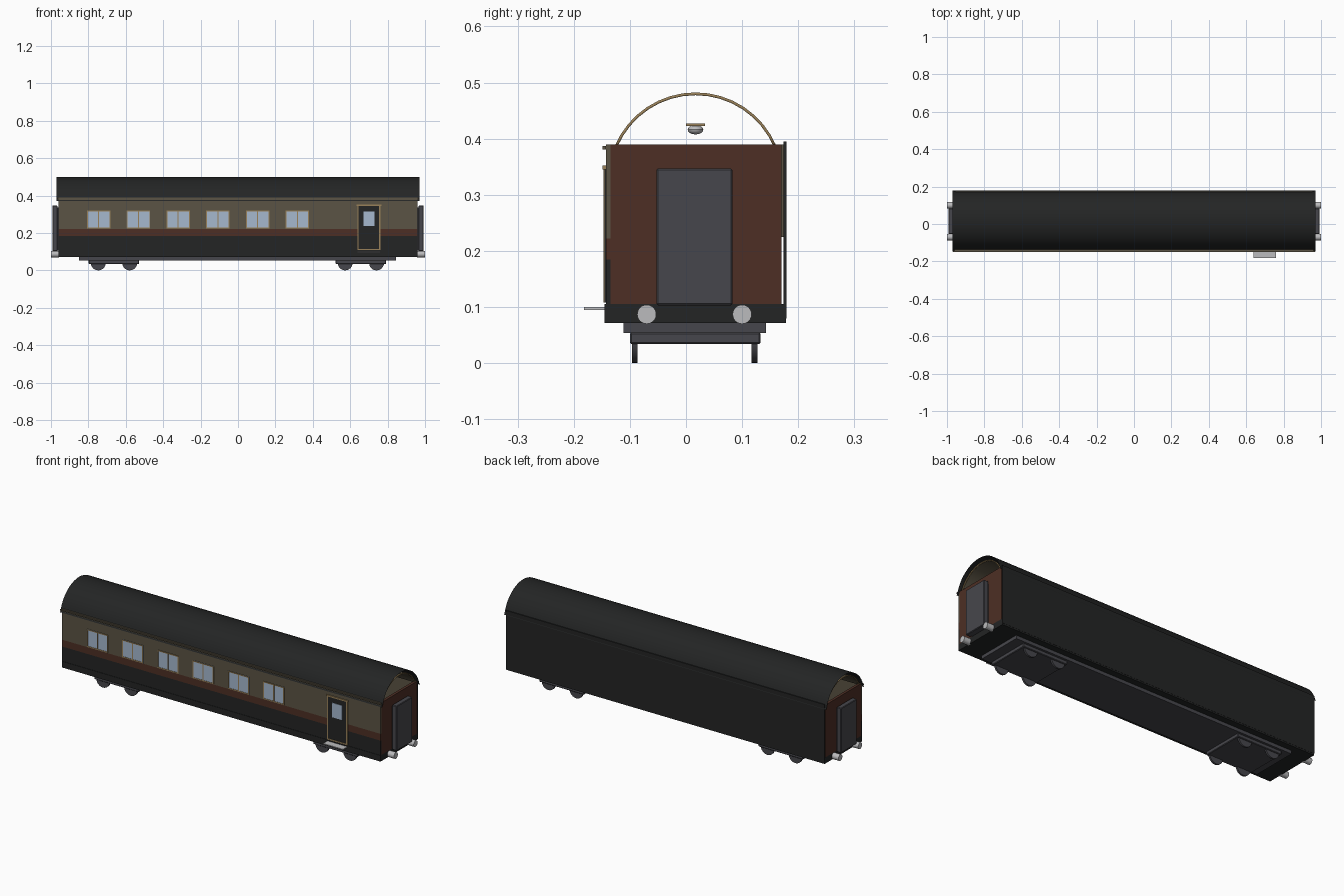
import bpy, bmesh, math
from mathutils import Matrix

if "Cube" in bpy.data.objects:
    bpy.data.objects.remove(bpy.data.objects["Cube"], do_unlink=True)


def material(name, r, g, b):
    m = bpy.data.materials.new(name)
    m.use_nodes = True
    m.diffuse_color = (r, g, b, 1)
    m.node_tree.nodes["Principled BSDF"].inputs["Base Color"].default_value = (r, g, b, 1)
    return m


BLACK = material("soft black", 0.017, 0.018, 0.018)
TAN = material("olive tan", 0.105, 0.088, 0.058)
BROWN = material("red brown", 0.075, 0.028, 0.018)
BRASS = material("brass", 0.32, 0.22, 0.1)
GLASS = material("pale blue glass", 0.38, 0.48, 0.62)
GREY = material("dark grey", 0.062, 0.062, 0.072)
STEEL = material("light steel", 0.5, 0.5, 0.51)


def add(name, bm, mat, smooth=False):
    bmesh.ops.recalc_face_normals(bm, faces=bm.faces)
    mesh = bpy.data.meshes.new(name)
    bm.to_mesh(mesh)
    bm.free()
    ob = bpy.data.objects.new(name, mesh)
    bpy.context.collection.objects.link(ob)
    mesh.materials.append(mat)
    if smooth:
        bpy.ops.object.select_all(action='DESELECT')
        ob.select_set(True)
        bpy.context.view_layer.objects.active = ob
        bpy.ops.object.shade_smooth_by_angle()
    return ob


def box(name, x, y, z, mat, bevel=0):
    """Box given by its (low, high) range on each axis."""
    bm = bmesh.new()
    bmesh.ops.create_cube(bm, size=1)
    for v in bm.verts:
        v.co = [r[0] if c < 0 else r[1] for c, r in zip(v.co, (x, y, z))]
    if bevel:
        bmesh.ops.bevel(bm, geom=bm.edges[:], offset=bevel, segments=1, affect='EDGES')
    return add(name, bm, mat)


def cylinder(name, centre, radius, length, axis, mat):
    bm = bmesh.new()
    bmesh.ops.create_cone(bm, cap_ends=True, segments=24, radius1=radius,
                          radius2=radius, depth=length)
    turn = Matrix.Rotation(math.pi / 2, 4, 'Y' if axis == 'X' else 'X')
    bmesh.ops.transform(bm, matrix=Matrix.Translation(centre) @ turn, verts=bm.verts)
    return add(name, bm, mat, True)


def sheet(name, profile, half, mat):
    """Open (y, z) profile extruded along the coach."""
    bm = bmesh.new()
    rows = [[bm.verts.new((s * half, y, z)) for y, z in profile] for s in (-1, 1)]
    for i in range(len(profile) - 1):
        bm.faces.new((rows[0][i], rows[1][i], rows[1][i + 1], rows[0][i + 1]))
    return add(name, bm, mat, True)


def arc(radius, mid, start, steps=20):
    """Arch points about the coach centre line."""
    angles = [start + (math.pi - 2 * start) * i / steps for i in range(steps + 1)]
    return [(CY - radius * math.cos(a), mid + radius * math.sin(a)) for a in angles]


CY = 0.017      # centre line of the body
HALF = 0.96     # half length of the body
L = (-HALF, HALF)

# Front side in three colour bands, back side and floor
box("lower_front_panel", L, (-0.143, -0.135), (0.105, 0.185), BLACK)
box("front_stripe", L, (-0.143, -0.135), (0.185, 0.222), BROWN)
box("upper_front_panel", L, (-0.143, -0.135), (0.222, 0.39), TAN)
box("back_wall", L, (0.174, 0.179), (0.08, 0.395), BLACK)
box("back_lining", (-0.955, 0.955), (0.169, 0.174), (0.225, 0.39), TAN)
box("floor", L, (-0.145, 0.178), (0.072, 0.105), BLACK)

# Roof shell with a short skirt, gutter and inner ceiling
sheet("roof", [(-0.146, 0.37)] + arc(0.163, 0.337, 0.3) + [(0.18, 0.37)], 0.97, BLACK)
box("gutter", (-0.968, 0.968), (-0.149, -0.143), (0.381, 0.387), TAN)
ceiling = sheet("ceiling", arc(0.154, 0.326, 0.4, 16), 0.955, TAN)
for x in (-0.955, 0.955):
    rim = sheet("ceiling_rim", arc(0.154, 0.326, 0.4, 16), 0.003, BRASS)
    rim.location.x = x
    mod = rim.modifiers.new("thickness", 'SOLIDIFY')
    mod.thickness = 0.005
    mod.offset = 0

# Ceiling lamps
for i in range(6):
    x = -0.745 + i * 0.2125
    box("lamp_plate", (x - 0.017, x + 0.017), (CY - 0.017, CY + 0.017), (0.423, 0.427), BRASS)
    bm = bmesh.new()
    bmesh.ops.create_uvsphere(bm, u_segments=16, v_segments=8, radius=0.014)
    bmesh.ops.transform(bm, matrix=Matrix.Translation((x, CY, 0.416))
                        @ Matrix.Diagonal((1, 1, 0.6, 1)), verts=bm.verts)
    add("lamp_bowl", bm, STEEL, True)


def framed(name, x, z, y, bar, mat, mullion):
    """Flat pane with thin brass bars round it."""
    box(name, x, (y - 0.002, y), z, mat)
    out = (y - 0.004, y)
    stiles = [x[0], x[1] - bar] + ([(x[0] + x[1] - bar) / 2] if mullion else [])
    for s in stiles:
        box(name + "_upright", (s, s + bar), out, z, BRASS)
    for r in (z[0], z[1] - bar):
        box(name + "_rail", x, out, (r, r + bar), BRASS)


# Side windows
for i in range(6):
    x = -0.745 + i * 0.2125
    framed("window", (x - 0.063, x + 0.063), (0.225, 0.321), -0.143, 0.005, GLASS, True)

# Entrance door and step
framed("door", (0.638, 0.762), (0.108, 0.35), -0.143, 0.007, BLACK, False)
box("door_window", (0.67, 0.73), (-0.147, -0.143), (0.237, 0.316), GLASS)
box("door_cornice", (0.634, 0.766), (-0.149, -0.143), (0.345, 0.352), BRASS)
box("door_step", (0.64, 0.76), (-0.182, -0.14), (0.095, 0.1), STEEL)

# End walls, gangways and buffers
for s in (-1, 1):
    def span(a, b):
        return tuple(sorted((s * a, s * b)))
    box("end_wall", span(0.945, 0.96), (-0.135, 0.17), (0.105, 0.39), BROWN)
    box("gangway_base", span(0.96, 0.966), (-0.045, 0.075), (0.105, 0.337), GREY)
    box("gangway", span(0.965, 0.993), (-0.053, 0.083), (0.103, 0.347), GREY, 0.003)
    for y in (-0.07, 0.1):
        cylinder("buffer", (s * 0.978, y, 0.087), 0.017, 0.044, 'X', STEEL)

# Underframe, bogies and wheels
box("underframe", (-0.85, 0.845), (-0.111, 0.143), (0.054, 0.073), GREY)
for x in (-0.663, 0.657):
    box("bogie", (x - 0.135, x + 0.135), (-0.1, 0.133), (0.034, 0.055), GREY, 0.003)
    for dx in (-0.084, 0.084):
        for y in (-0.091, 0.122):
            cylinder("wheel", (x + dx, y, 0.04), 0.04, 0.01, 'Y', GREY)
